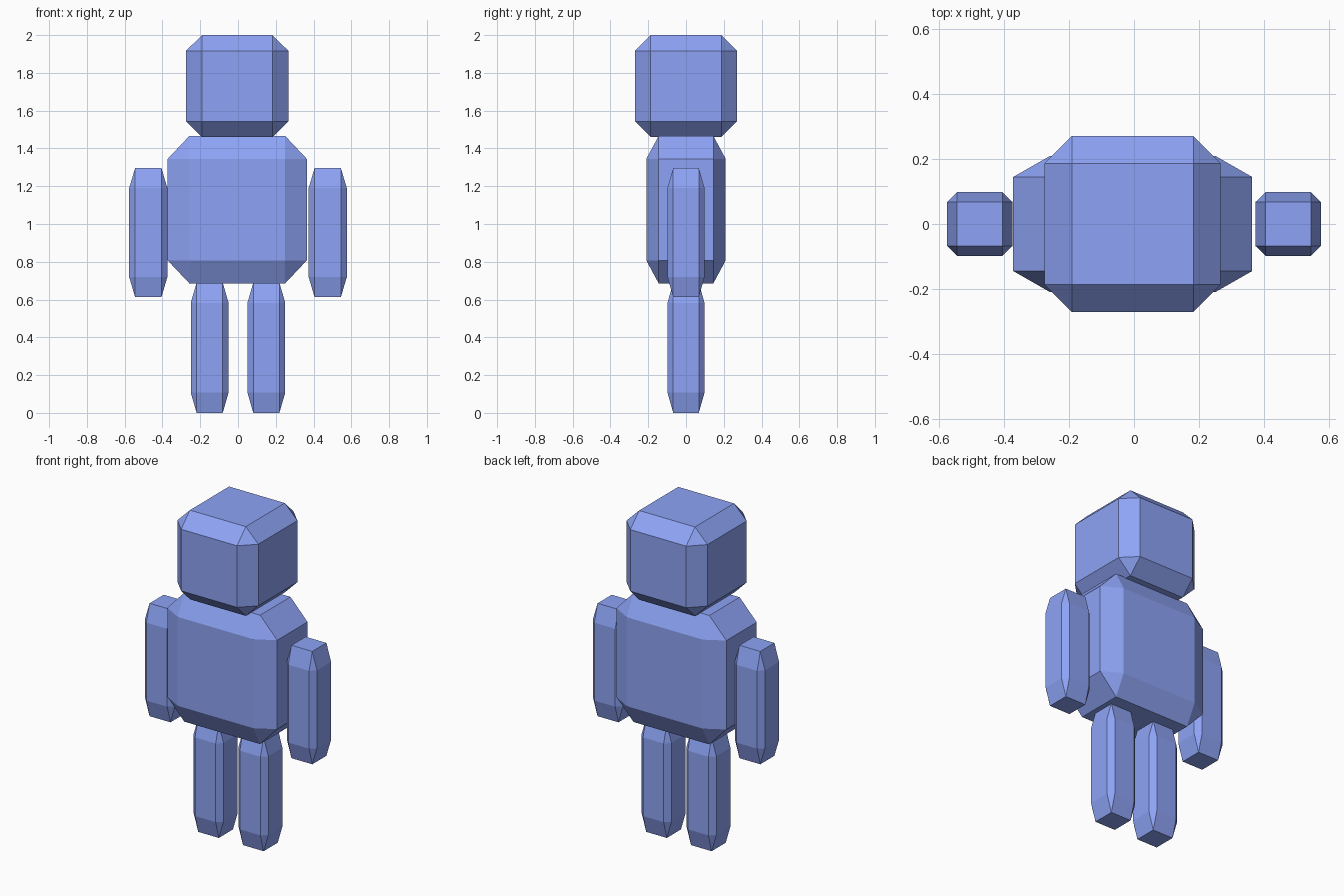
import bpy, bmesh
from mathutils import Matrix

if "Cube" in bpy.data.objects:
    bpy.data.objects.remove(bpy.data.objects["Cube"])

BEVEL = 0.155  # chamfer as a fraction of each dimension

blue = bpy.data.materials.new("blue")
blue.diffuse_color = (0.27, 0.37, 0.92, 1)
blue.use_nodes = True
blue.node_tree.nodes["Principled BSDF"].inputs["Base Color"].default_value = blue.diffuse_color


def chamfered_block(name, lo, hi):
    """Unit cube with chamfered edges, stretched to fill the box lo..hi."""
    size = [b - a for a, b in zip(lo, hi)]
    centre = [(a + b) / 2 for a, b in zip(lo, hi)]
    bm = bmesh.new()
    bmesh.ops.create_cube(bm, size=1)
    bmesh.ops.bevel(bm, geom=bm.edges[:], offset=BEVEL, offset_type='OFFSET',
                    segments=1, affect='EDGES', profile=0.5)
    bm.transform(Matrix.Diagonal((*size, 1)))
    bmesh.ops.recalc_face_normals(bm, faces=bm.faces[:])
    mesh = bpy.data.meshes.new(name)
    bm.to_mesh(mesh)
    bm.free()
    mesh.materials.append(blue)
    obj = bpy.data.objects.new(name, mesh)
    obj.location = centre
    bpy.context.collection.objects.link(obj)
    return obj


# Head and torso
chamfered_block("head", (-0.275, -0.271, 1.46), (0.267, 0.271, 2.0))
chamfered_block("torso", (-0.372, -0.21, 0.686), (0.364, 0.21, 1.466))

# Paired limbs
for side, s in (("left", -1), ("right", 1)):
    for part, x, half, z0, z1 in (("arm", 0.475, 0.101, 0.613, 1.296),
                                  ("leg", 0.15, 0.10, 0.0, 0.69)):
        chamfered_block(f"{side}_{part}", (s * x - half, -0.098, z0),
                        (s * x + half, 0.098, z1))
